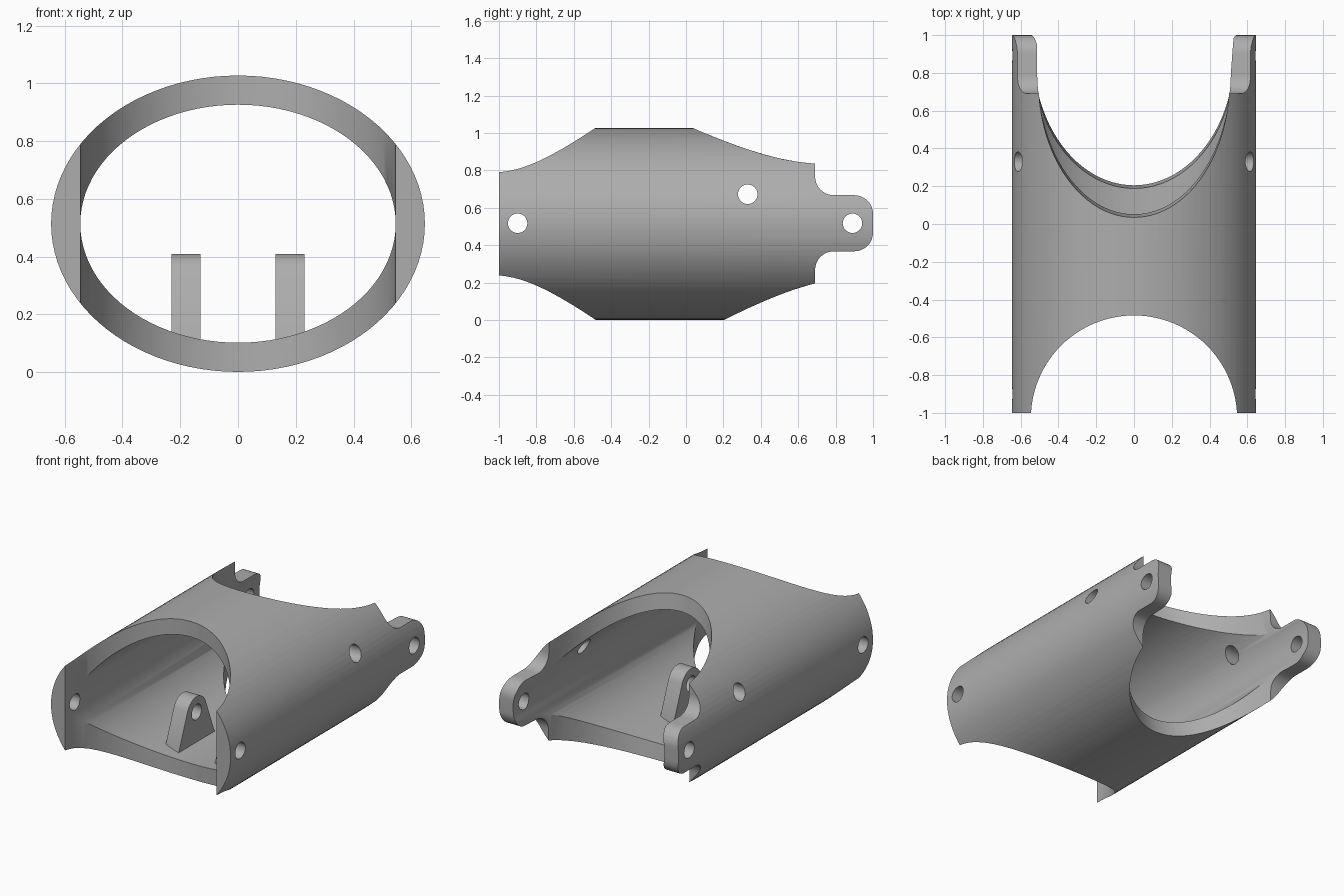
import bpy
import bmesh
from math import cos, sin, pi, radians
from mathutils import Vector

if "Cube" in bpy.data.objects:
    bpy.data.objects.remove(bpy.data.objects["Cube"])

MID = 0.514        # height of the tube axis
TAB_Z = 0.517      # height of the hinge tabs

metal = bpy.data.materials.new("grey_metal")
metal.use_nodes = True
metal.diffuse_color = (0.42, 0.42, 0.42, 1)
metal.node_tree.nodes["Principled BSDF"].inputs["Base Color"].default_value = metal.diffuse_color


def arc(cu, cv, ru, rv, start, end, n):
    """Points on an elliptical arc, angles in degrees."""
    angles = [radians(start + (end - start) * i / n) for i in range(n + 1)]
    return [(cu + ru * cos(a), cv + rv * sin(a)) for a in angles]


def ellipse(cu, cv, ru, rv, n):
    return arc(cu, cv, ru, rv, 0, 360, n)[:-1]


def loft(name, ring_a, ring_b):
    """Closed solid between two rings of equal length."""
    bm = bmesh.new()
    a = [bm.verts.new(p) for p in ring_a]
    b = [bm.verts.new(p) for p in ring_b]
    bm.faces.new(a)
    bm.faces.new(b)
    for i in range(len(a)):
        j = (i + 1) % len(a)
        bm.faces.new((a[i], a[j], b[j], b[i]))
    bmesh.ops.recalc_face_normals(bm, faces=bm.faces)
    mesh = bpy.data.meshes.new(name)
    bm.to_mesh(mesh)
    bm.free()
    mesh.materials.append(metal)
    obj = bpy.data.objects.new(name, mesh)
    bpy.context.collection.objects.link(obj)
    return obj


def prism(name, profile, axis, lo, hi):
    """Extrude a 2D profile along one axis."""
    def place(p, d):
        v = list(p)
        v.insert(axis, d)
        return Vector(v)
    return loft(name, [place(p, lo) for p in profile], [place(p, hi) for p in profile])


def boolean(target, tool, operation="DIFFERENCE"):
    """Apply a boolean and remove the tool."""
    mod = target.modifiers.new("cut", "BOOLEAN")
    mod.operation = operation
    mod.solver = "EXACT"
    mod.object = tool
    tool.hide_render = True
    bpy.ops.object.select_all(action="DESELECT")
    bpy.context.view_layer.objects.active = target
    target.select_set(True)
    bpy.ops.object.modifier_apply(modifier=mod.name)
    bpy.data.objects.remove(tool)


def smooth(obj):
    bpy.ops.object.select_all(action="DESELECT")
    bpy.context.view_layer.objects.active = obj
    obj.select_set(True)
    bpy.ops.object.shade_smooth_by_angle(angle=radians(30))


# Oval tube
shell = prism("oval_shell", ellipse(0, MID, 0.647, 0.513, 96), 1, -1, 1)

# Side outline with rounded rear tabs
upper = [(0.69, 1.2)]
upper += arc(0.79, 0.25, 0.1, 0.1, 180, 270, 8)
upper += arc(0.9, 0.05, 0.1, 0.1, 90, 0, 8)
lower = [(y, -h) for y, h in reversed(upper)]
outline = [(-1.1, 1.2)] + upper + lower + [(-1.1, -1.2)]
outline = [(y, TAB_Z + h) for y, h in outline]
boolean(shell, prism("side_outline", outline, 0, -1, 1), "INTERSECT")

# Hollow bore and round front opening
boolean(shell, prism("bore", ellipse(0, MID, 0.546, 0.412, 96), 1, -1.2, 1.2))
boolean(shell, prism("front_opening", ellipse(0, -1.03, 0.546, 0.546, 96), 2, -0.3, 1.3))


# Slanted rear opening, wider at the bottom
def opening(z):
    t = z / 1.026
    half_width = 0.545 - 0.05 * t
    reach = 0.795 - 0.155 * t
    centre = 1.0 - 0.325 * t
    pts = arc(0, centre, half_width, reach, 180, 360, 48)
    pts += [(0.55, 1.5), (-0.55, 1.5)]
    return [Vector((x, y, z)) for x, y in pts]


boolean(shell, loft("rear_opening", opening(-0.1), opening(1.15)))

# Cross holes through both walls
for y, z in ((-0.9, TAB_Z), (0.89, TAB_Z), (0.33, 0.672)):
    boolean(shell, prism("cross_hole", ellipse(y, z, 0.052, 0.052, 32), 0, -1, 1))
smooth(shell)

# Pair of pierced triangular lugs on the floor
for name, x in (("right_lug", -0.18), ("left_lug", 0.18)):
    profile = [(-0.05, 0.06), (-0.05, 0.1)] + arc(-0.24, 0.31, 0.1, 0.1, 20, 160, 20)
    profile += [(-0.43, 0.1), (-0.43, 0.06)]
    lug = prism(name, profile, 0, x - 0.05, x + 0.05)
    boolean(lug, prism("lug_hole", ellipse(-0.24, 0.31, 0.05, 0.05, 32), 0, x - 0.2, x + 0.2))
    smooth(lug)
